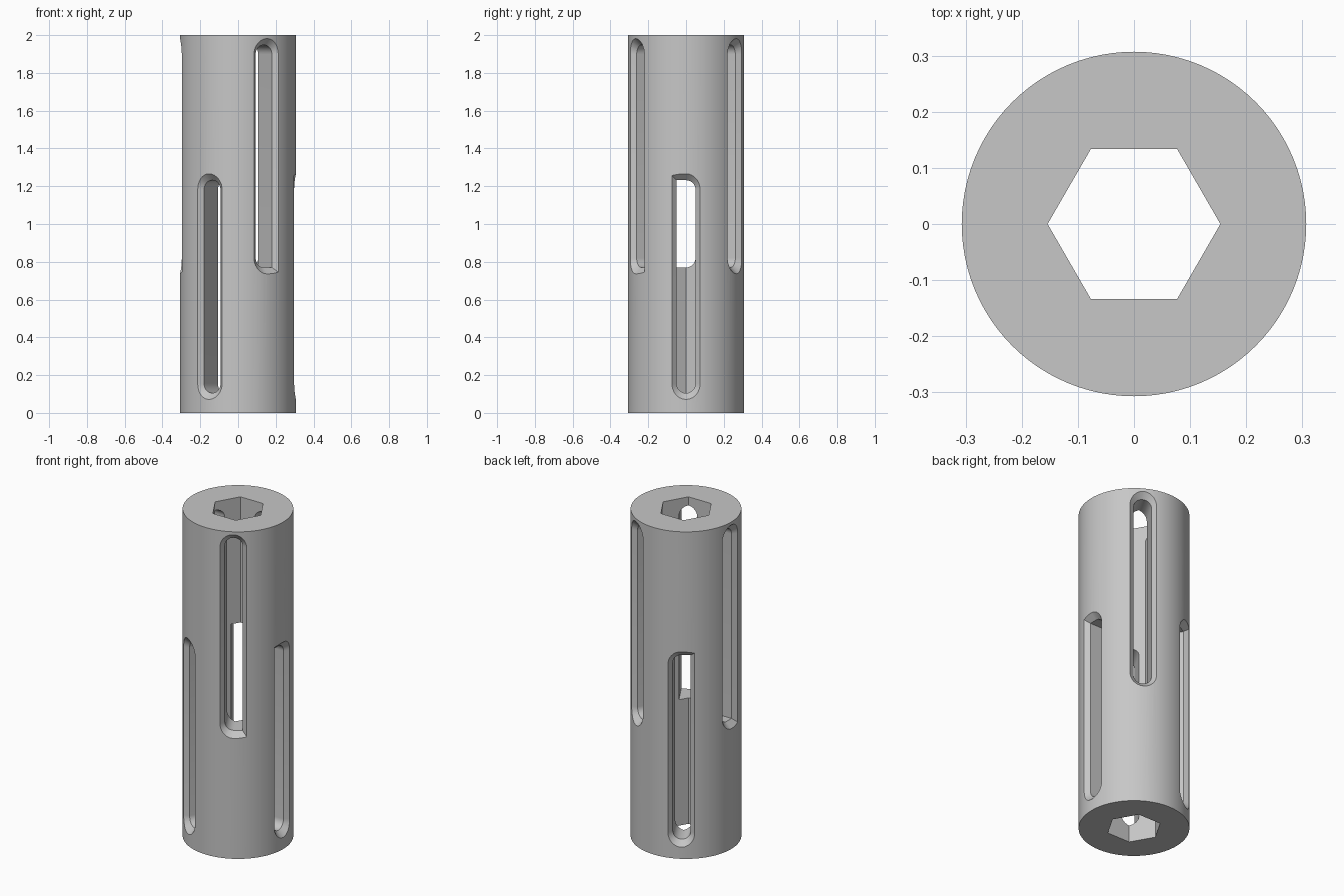
import bpy, bmesh, math
from mathutils import Matrix

if "Cube" in bpy.data.objects:
    bpy.data.objects.remove(bpy.data.objects["Cube"])

RADIUS, HEIGHT, HEX_RADIUS = 0.307, 2.0, 0.154

grey = bpy.data.materials.new("mid grey")
grey.diffuse_color = (0.57, 0.57, 0.57, 1)
grey.use_nodes = True
grey.node_tree.nodes["Principled BSDF"].inputs["Base Color"].default_value = grey.diffuse_color


def make_object(name, bm):
    bmesh.ops.recalc_face_normals(bm, faces=bm.faces[:])
    mesh = bpy.data.meshes.new(name)
    bm.to_mesh(mesh)
    bm.free()
    mesh.materials.append(grey)
    obj = bpy.data.objects.new(name, mesh)
    bpy.context.collection.objects.link(obj)
    return obj


def prism(name, radius, height, sides):
    bm = bmesh.new()
    bmesh.ops.create_cone(bm, cap_ends=True, segments=sides, radius1=radius,
                          radius2=radius, depth=height,
                          matrix=Matrix.Translation((0, 0, HEIGHT / 2)))
    # put a corner exactly on the x axis
    bm.verts.ensure_lookup_table()
    v = bm.verts[0].co.copy()
    bmesh.ops.rotate(bm, verts=bm.verts[:],
                     matrix=Matrix.Rotation(-math.atan2(v.y, v.x), 3, 'Z'))
    return make_object(name, bm)


def slot_outline(r, z0, z1, grow, square, steps=8):
    """Stadium outline (t, z); 'square' is the set of unrounded quadrants 0-3."""
    pts = []
    for q in range(4):
        zc = z1 - r if q < 2 else z0 + r
        r_out = r + grow
        if q in square:
            a = math.radians(45 + 90 * q)
            pts.append((math.copysign(r_out, math.cos(a)),
                        zc + math.copysign(r_out, math.sin(a))))
            continue
        # shared end points between two rounded quadrants are added once
        first = 1 if (q % 2 and (q - 1) not in square) else 0
        for i in range(first, steps + 1):
            a = math.pi / 2 * (q + i / steps)
            pts.append((r_out * math.cos(a), zc + r_out * math.sin(a)))
    return pts


def slot_cutter(name, angle, z0, z1, square):
    # straight inner walls, then a 45 degree chamfer flaring out past the wall
    layers = [(0.10, 0.0), (0.273, 0.0), (0.333, 0.06)]
    bm = bmesh.new()
    rings = [[bm.verts.new((d, t, z))
              for t, z in slot_outline(0.05, z0, z1, g, square)]
             for d, g in layers]
    n = len(rings[0])
    for a, b in zip(rings, rings[1:]):
        for i in range(n):
            j = (i + 1) % n
            bm.faces.new((a[i], a[j], b[j], b[i]))
    bm.faces.new(rings[0])
    bm.faces.new(rings[-1])
    bmesh.ops.rotate(bm, verts=bm.verts[:],
                     matrix=Matrix.Rotation(math.radians(angle), 3, 'Z'))
    return make_object(name, bm)


# round body
body = prism("slotted_tube", RADIUS, HEIGHT, 96)

# hexagonal bore and six staggered slots
cutters = [prism("hex_bore_cutter", HEX_RADIUS, HEIGHT + 0.2, 6)]
for angle, square in ((0, {1}), (120, {0}), (240, set())):
    cutters.append(slot_cutter("lower_slot_cutter", angle, 0.105, 1.232, square))
for angle, square in ((60, set()), (180, {3}), (300, {3})):
    cutters.append(slot_cutter("upper_slot_cutter", angle, 0.77, 1.948, square))

for cutter in cutters:
    mod = body.modifiers.new(cutter.name, 'BOOLEAN')
    mod.operation, mod.solver, mod.object = 'DIFFERENCE', 'EXACT', cutter

# bake the cuts and remove the cutters
depsgraph = bpy.context.evaluated_depsgraph_get()
cut_mesh = bpy.data.meshes.new_from_object(body.evaluated_get(depsgraph))
body.modifiers.clear()
body.data = cut_mesh
cut_mesh.name = "slotted_tube"
for cutter in cutters:
    bpy.data.objects.remove(cutter)

bpy.ops.object.select_all(action='DESELECT')
body.select_set(True)
bpy.context.view_layer.objects.active = body
bpy.ops.object.shade_smooth_by_angle(angle=math.radians(30))
